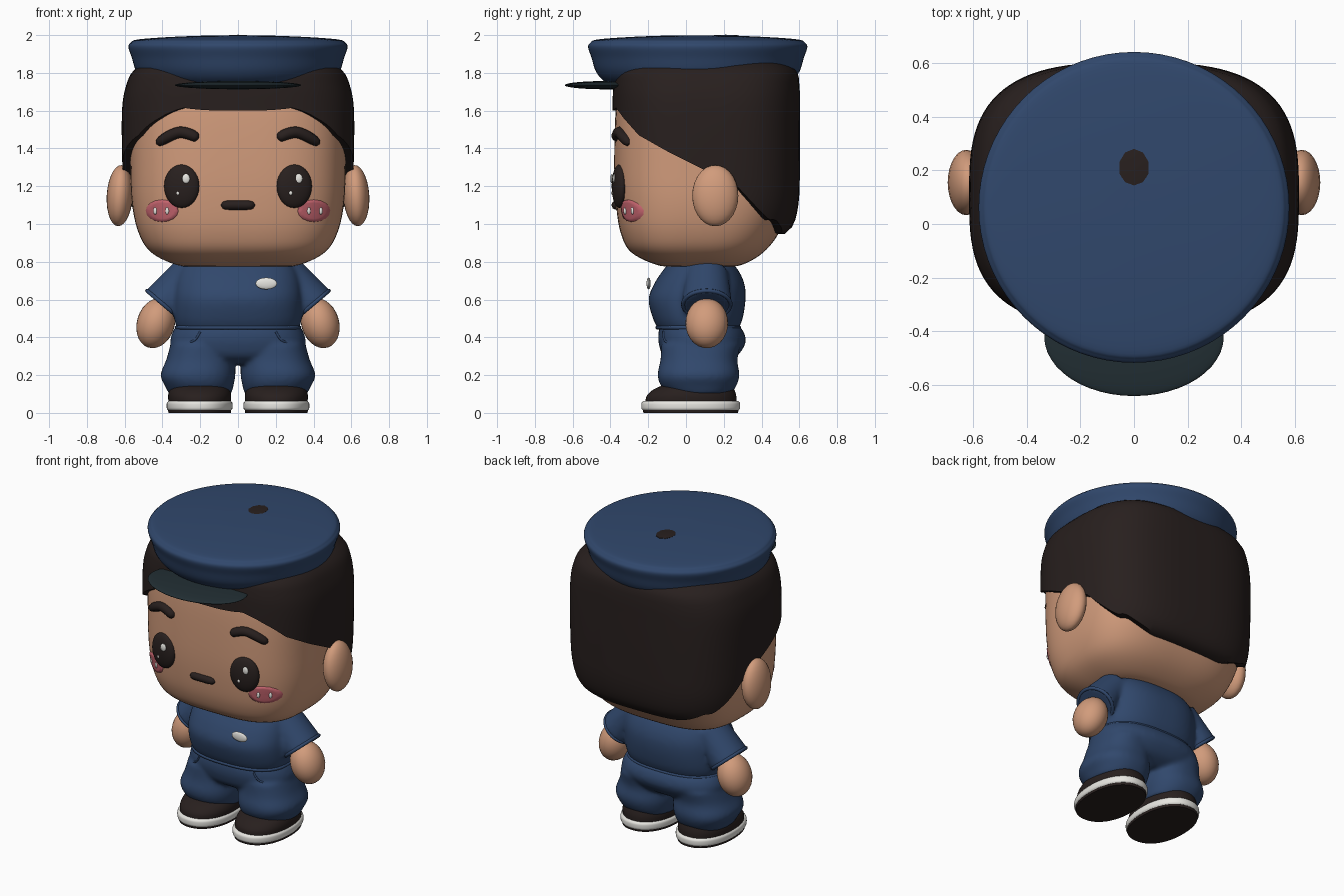
import bpy, bmesh, math
from mathutils import Vector, Matrix

if "Cube" in bpy.data.objects:
    bpy.data.objects.remove(bpy.data.objects["Cube"])


def material(name, rgb):
    m = bpy.data.materials.new(name)
    m.diffuse_color = (*rgb, 1)
    m.use_nodes = True
    m.node_tree.nodes["Principled BSDF"].inputs["Base Color"].default_value = m.diffuse_color
    return m


NAVY = material("navy cloth", (0.03, 0.064, 0.15))
SKIN = material("skin", (0.64, 0.33, 0.2))
DARK = material("dark brown", (0.021, 0.014, 0.013))
SLATE = material("dark slate", (0.016, 0.028, 0.034))
WHITE = material("off white", (0.8, 0.79, 0.75))
PINK = material("blush pink", (0.57, 0.13, 0.16))


def finish(ob, mat, angle=50):
    ob.data.materials.clear()
    ob.data.materials.append(mat)
    bpy.ops.object.select_all(action='DESELECT')
    ob.select_set(True)
    bpy.context.view_layer.objects.active = ob
    bpy.ops.object.shade_smooth_by_angle(angle=math.radians(angle))
    return ob


def from_bmesh(name, bm, mat, angle=50):
    bmesh.ops.recalc_face_normals(bm, faces=bm.faces)
    me = bpy.data.meshes.new(name)
    bm.to_mesh(me)
    bm.free()
    ob = bpy.data.objects.new(name, me)
    bpy.context.collection.objects.link(ob)
    return finish(ob, mat, angle)


# Cross-section keys are (z, centre x, half width, front y, back y)
def key_at(keys, t):
    i = min(int(t), len(keys) - 2)
    f = t - i
    a, b, c, d = (keys[min(max(j, 0), len(keys) - 1)] for j in (i - 1, i, i + 1, i + 2))
    return [q + 0.5 * f * (r - p + f * (2 * p - 5 * q + 4 * r - s + f * (3 * (q - r) + s - p)))
            for p, q, r, s in zip(a, b, c, d)]


def key_at_z(keys, z):
    lo, hi = 0.0, len(keys) - 1.0
    for _ in range(24):
        mid = (lo + hi) / 2
        lo, hi = (mid, hi) if key_at(keys, mid)[0] < z else (lo, mid)
    return key_at(keys, lo)


def section(k, th, n):
    z, cx, rx, yf, yb = k
    c, s = math.cos(th), math.sin(th)
    p = 2 / n
    return Vector((cx + rx * math.copysign(abs(c) ** p, c),
                   (yf + yb) / 2 + (yb - yf) / 2 * math.copysign(abs(s) ** p, s), z))


def skin_rings(bm, rings):
    rings = [[bm.verts.new(p) for p in r] for r in rings]
    for a, b in zip(rings, rings[1:]):
        for i in range(len(a)):
            j = (i + 1) % len(a)
            bm.faces.new((a[i], a[j], b[j], b[i]))
    bm.faces.new(rings[0])
    bm.faces.new(rings[-1])


def add_loft(bm, keys, n=2.5, seg=64, sub=5):
    total = (len(keys) - 1) * sub
    skin_rings(bm, [[section(key_at(keys, i / sub), math.tau * j / seg, n) for j in range(seg)]
                    for i in range(total + 1)])


def loft(name, keys, mat, n=2.5, seg=64, angle=50):
    bm = bmesh.new()
    add_loft(bm, keys, n, seg)
    return from_bmesh(name, bm, mat, angle)


def fuse(ob, mat, voxel=0.013, smooth=6):
    m = ob.modifiers.new("fuse", 'REMESH')
    m.mode, m.voxel_size = 'VOXEL', voxel
    m = ob.modifiers.new("soften", 'SMOOTH')
    m.iterations = smooth
    bpy.context.view_layer.objects.active = ob
    for m in list(ob.modifiers):
        if m.type in {'REMESH', 'SMOOTH'}:
            bpy.ops.object.modifier_apply(modifier=m.name)
    return finish(ob, mat, 80)


def ellipsoid(name, loc, radii, mat, rz=0, ry=0, seg=28):
    bm = bmesh.new()
    bmesh.ops.create_uvsphere(bm, u_segments=seg, v_segments=seg // 2, radius=1)
    bm.transform(Matrix.Translation(loc) @ Matrix.Rotation(rz, 4, 'Z')
                 @ Matrix.Rotation(ry, 4, 'Y') @ Matrix.Diagonal((*radii, 1)))
    return from_bmesh(name, bm, mat, 80)


def tube(name, pts, r, mat, cyclic=False, round_ends=False):
    cu = bpy.data.curves.new(name, 'CURVE')
    cu.dimensions, cu.bevel_depth, cu.bevel_resolution, cu.use_fill_caps = '3D', r, 2, True
    sp = cu.splines.new('POLY')
    sp.points.add(len(pts) - 1)
    for i, p in enumerate(pts):
        sp.points[i].co = (*p, 1)
        u = 2 * i / (len(pts) - 1) - 1
        sp.points[i].radius = max(0.15, (1 - abs(u) ** 6) ** 0.5) if round_ends else 1
    sp.use_cyclic_u = cyclic
    ob = bpy.data.objects.new(name, cu)
    bpy.context.collection.objects.link(ob)
    bpy.ops.object.select_all(action='DESELECT')
    ob.select_set(True)
    bpy.context.view_layer.objects.active = ob
    bpy.ops.object.convert(target='MESH')
    return finish(bpy.context.object, mat, 60)


def smooth_path(pts, count):
    return [key_at(pts, (len(pts) - 1) * i / count) for i in range(count + 1)]


# Head
HEAD = [(0.772, 0, 0.2, -0.06, 0.2), (0.785, 0, 0.33, -0.16, 0.3), (0.85, 0, 0.46, -0.29, 0.41),
        (0.95, 0, 0.525, -0.345, 0.49), (1.1, 0, 0.56, -0.37, 0.55), (1.3, 0, 0.57, -0.38, 0.57),
        (1.6, 0, 0.57, -0.372, 0.57), (1.72, 0, 0.52, -0.34, 0.53), (1.8, 0, 0.4, -0.25, 0.42)]
loft("head", HEAD, SKIN, 3, 96)


def front_y(keys, x, z, n):
    _, _, rx, yf, yb = key_at_z(keys, z)
    return (yf + yb) / 2 - (yb - yf) / 2 * max(0, 1 - abs(x / rx) ** n) ** (1 / n)


def face_y(x, z):
    return front_y(HEAD, x, z, 3)


# Hair shell ending at a slanted hairline
HAIR = [(0.88, 0, 0.47, -0.3, 0.43), (0.94, 0, 0.535, -0.34, 0.515), (1.0, 0, 0.57, -0.36, 0.57),
        (1.12, 0, 0.6, -0.38, 0.597), (1.3, 0, 0.612, -0.388, 0.603), (1.6, 0, 0.614, -0.388, 0.603),
        (1.74, 0, 0.59, -0.385, 0.6), (1.82, 0, 0.545, -0.365, 0.58), (1.89, 0, 0.43, -0.28, 0.48)]
LINE = [(-0.4, 1.59), (-0.37, 1.615), (-0.33, 1.56), (-0.25, 1.47), (-0.1, 1.385), (0.07, 1.3),
        (0.27, 1.2), (0.4, 1.06), (0.49, 0.95), (0.61, 0.93)]


def hairline(y):
    for (y0, z0), (y1, z1) in zip(LINE, LINE[1:]):
        if y <= y1:
            return z0 + (z1 - z0) * max(0, (y - y0) / (y1 - y0))
    return LINE[-1][1]


SEG, ROWS = 96, 26
columns = []
for j in range(SEG):
    th = math.tau * j / SEG
    z0 = hairline(section(key_at_z(HAIR, 1.4), th, 3).y)
    z0 = hairline(section(key_at_z(HAIR, z0), th, 3).y)
    col = [section(key_at_z(HAIR, z0 + (1.89 - z0) * i / ROWS), th, 3) for i in range(ROWS + 1)]
    inner = col[0].copy()
    inner.x, inner.y = inner.x * 0.86, 0.1 + (inner.y - 0.1) * 0.86
    columns.append([inner] + col)
bm = bmesh.new()
skin_rings(bm, [list(r) for r in zip(*columns)])
from_bmesh("hair", bm, DARK)

# Cap, peak and crown spot
loft("cap", [(z, 0, r, 0.062 - r, 0.062 + r) for z, r in
             ((1.70, 0.3), (1.725, 0.43), (1.76, 0.5), (1.81, 0.54), (1.88, 0.562), (1.935, 0.58),
              (1.96, 0.568), (1.977, 0.53), (1.99, 0.36), (1.998, 0.15), (1.999, 0.01))], NAVY, 2, 72, 60)
ellipsoid("cap_peak", (0, -0.42, 1.735), (0.335, 0.222, 0.022), SLATE, seg=48)
ellipsoid("crown_spot", (0, 0.21, 1.997), (0.06, 0.074, 0.005), DARK, seg=10)

# Face features
for s in (-1, 1):
    side = "left" if s < 0 else "right"
    ellipsoid(side + "_ear", (s * 0.626, 0.155, 1.15), (0.069, 0.122, 0.162), SKIN, ry=-s * 0.06)
    ex = s * 0.298
    ellipsoid(side + "_eye", (ex, face_y(ex, 1.2), 1.2), (0.095, 0.036, 0.115), DARK, rz=s * 0.2)
    for nm, dx, z, r in (("large", 0.023, 1.24, 0.023), ("small", -0.019, 1.164, 0.011)):
        ellipsoid(f"{side}_eye_{nm}_glint", (ex + dx, face_y(ex + dx, z) - 0.032, z),
                  (r * 0.9, 0.008, r * 1.1), WHITE, seg=16)
    brow = smooth_path([(0.21, 1.452), (0.255, 1.475), (0.31, 1.485), (0.37, 1.462), (0.43, 1.425)], 20)
    tube(side + "_eyebrow", [(s * x, face_y(x, z), z) for x, z in brow], 0.03, DARK, round_ends=True)
    # Blush patch following the face
    bm = bmesh.new()
    rings = []
    for k, off in ((0.02, -0.008), (0.35, -0.008), (0.7, -0.008), (0.95, -0.007), (1, 0.004)):
        ring = []
        for i in range(16):
            a = math.tau * i / 16
            x, z = 0.402 + 0.088 * k * math.cos(a), 1.07 + 0.06 * k * math.sin(a)
            ring.append((s * x, face_y(x, z) + off, z))
        rings.append(ring)
    skin_rings(bm, rings)
    from_bmesh(side + "_blush", bm, PINK, 80)
    for x in (0.375, 0.438):
        ellipsoid(side + "_blush_glint", (s * x, face_y(x, 1.07) - 0.008, 1.07), (0.01, 0.008, 0.02),
                  WHITE, rz=s * 0.4, seg=12)
tube("mouth", [(x / 100, face_y(x / 100, 1.1), 1.1) for x in range(-9, 10)], 0.025, DARK, round_ends=True)

# Shirt with short sleeves
TORSO = [(0.44, 0, 0.32, -0.145, 0.275), (0.5, 0, 0.338, -0.175, 0.3), (0.6, 0, 0.342, -0.198, 0.315),
         (0.68, 0, 0.335, -0.17, 0.31), (0.75, 0, 0.315, -0.125, 0.28), (0.805, 0, 0.28, -0.08, 0.235)]
bm = bmesh.new()
add_loft(bm, TORSO)
for s in (-1, 1):
    a, b = Vector((s * 0.25, 0.11, 0.745)), Vector((s * 0.4, 0.11, 0.568))
    turn = (b - a).to_track_quat('Z', 'Y').to_matrix().to_4x4()
    widen = Matrix.Translation((0, 0.11, 0)) @ Matrix.Diagonal((1, 1.12, 1, 1)) @ Matrix.Translation((0, -0.11, 0))
    bmesh.ops.create_cone(bm, cap_ends=True, segments=40, radius1=0.1, radius2=0.119, depth=(b - a).length,
                          matrix=widen @ Matrix.Translation((a + b) / 2) @ turn)
    ring = [widen @ Matrix.Translation(b) @ turn @ Vector((0.112 * math.cos(t), 0.112 * math.sin(t), -0.008))
            for t in (math.tau * i / 40 for i in range(40))]
    tube("sleeve_hem", ring, 0.011, NAVY, cyclic=True)
    # Arms
    ellipsoid("arm", (s * 0.435, 0.11, 0.475), (0.1, 0.113, 0.135), SKIN, ry=-s * 0.3)
fuse(from_bmesh("shirt", bm, NAVY), NAVY)
for nm, z, r in (("shirt_hem", 0.452, 0.011), ("collar", 0.785, 0.012)):
    tube(nm, [section(key_at_z(TORSO, z), math.tau * i / 64, 2.5) for i in range(64)], r, NAVY, cyclic=True)
ellipsoid("chest_badge", (0.15, -0.198, 0.685), (0.057, 0.011, 0.031), WHITE)

# Trousers
HIPS = [(0.26, 0, 0.2, -0.06, 0.2), (0.3, 0, 0.32, -0.12, 0.27), (0.37, 0, 0.358, -0.145, 0.315),
        (0.43, 0, 0.345, -0.145, 0.305), (0.47, 0, 0.32, -0.13, 0.27)]
bm = bmesh.new()
add_loft(bm, HIPS)
for s in (-1, 1):
    add_loft(bm, [(0.1, s * 0.2, 0.165, -0.085, 0.235), (0.14, s * 0.205, 0.18, -0.13, 0.265),
                  (0.2, s * 0.212, 0.198, -0.15, 0.283), (0.28, s * 0.198, 0.182, -0.135, 0.272),
                  (0.36, s * 0.188, 0.17, -0.13, 0.29)], 2.3)
    seam = smooth_path([(0.2, 0.43), (0.23, 0.385), (0.285, 0.365), (0.33, 0.36)], 12)
    tube("pocket_seam", [(s * x, front_y(HIPS, x, z, 2.5), z) for x, z in seam], 0.006, NAVY)
fuse(from_bmesh("trousers", bm, NAVY), NAVY)

# Shoes
for s in (-1, 1):
    c = s * 0.203
    loft("shoe_tread", [(0, c, 0.165, -0.225, 0.275), (0.02, c, 0.168, -0.23, 0.28)], DARK, 2.2)
    loft("shoe_sole", [(0.015, c, 0.168, -0.23, 0.28), (0.025, c, 0.174, -0.236, 0.286),
                       (0.05, c, 0.174, -0.236, 0.286), (0.062, c, 0.166, -0.228, 0.278)], WHITE, 2.2)
    loft("shoe_upper", [(0.05, c, 0.164, -0.215, 0.268), (0.09, c, 0.167, -0.208, 0.266),
                        (0.125, c, 0.158, -0.17, 0.255), (0.15, c, 0.14, -0.11, 0.24),
                        (0.17, c, 0.1, -0.04, 0.2)], DARK, 2.2)
